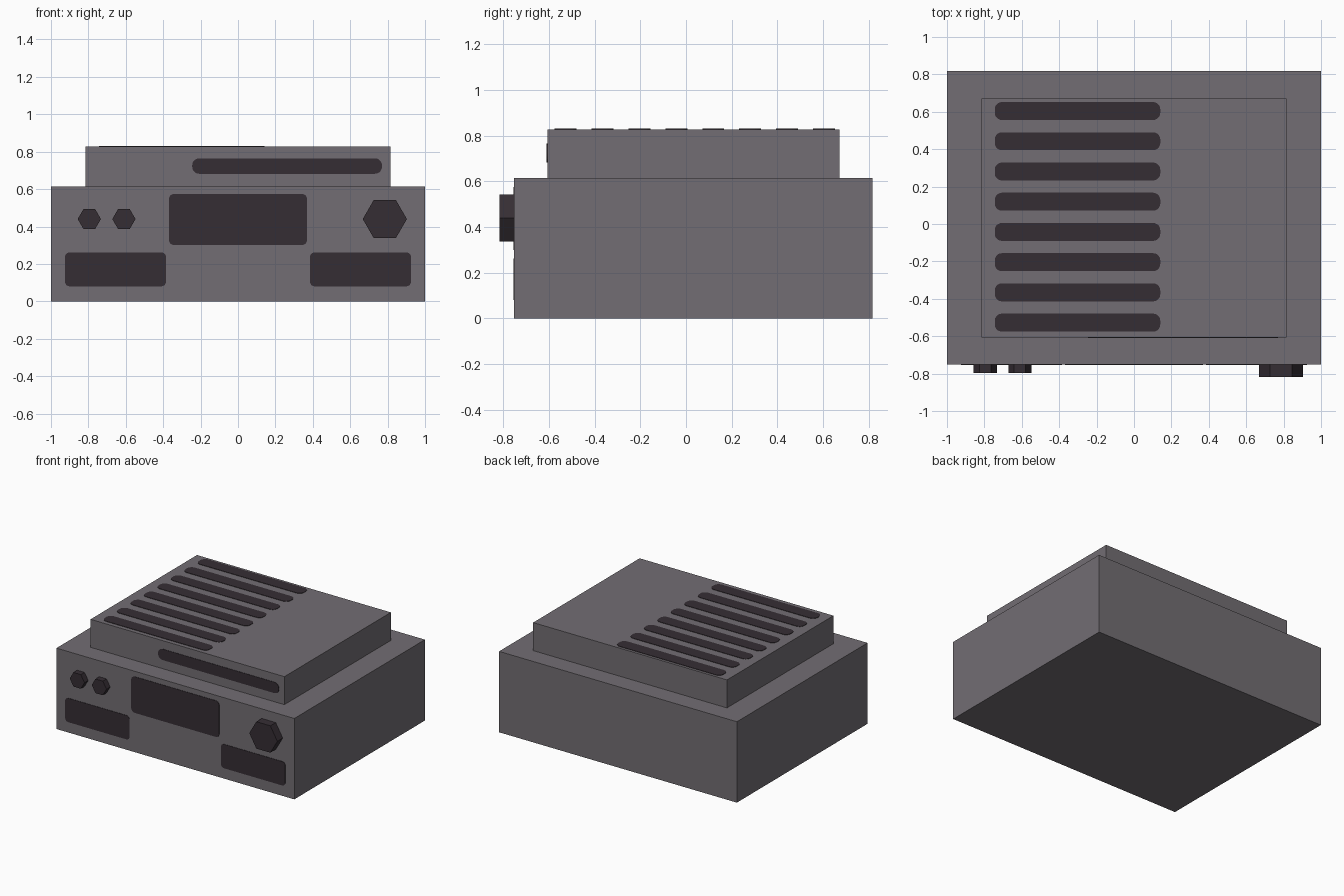
import bpy, bmesh, math
from mathutils import Matrix, Vector

if "Cube" in bpy.data.objects:
    bpy.data.objects.remove(bpy.data.objects["Cube"])


def material(name, rgb):
    m = bpy.data.materials.new(name)
    m.diffuse_color = (*rgb, 1)
    m.use_nodes = True
    m.node_tree.nodes["Principled BSDF"].inputs["Base Color"].default_value = m.diffuse_color
    return m


GREY = material("warm grey", (0.17, 0.155, 0.172))
DARK = material("dark plum", (0.036, 0.027, 0.034))
FRONT = Matrix.Rotation(math.pi / 2, 4, 'X')   # local z -> -y, local y -> z
T = 0.003                                      # painted plate thickness


def finish(name, bm, mat):
    bmesh.ops.recalc_face_normals(bm, faces=bm.faces)
    me = bpy.data.meshes.new(name)
    bm.to_mesh(me)
    bm.free()
    me.materials.append(mat)
    ob = bpy.data.objects.new(name, me)
    bpy.context.collection.objects.link(ob)
    return ob


def box(name, lo, hi, mat):
    lo, hi = Vector(lo), Vector(hi)
    bm = bmesh.new()
    bmesh.ops.create_cube(bm, size=1, matrix=Matrix.Translation((lo + hi) / 2)
                          @ Matrix.Diagonal((*(hi - lo), 1)))
    return finish(name, bm, mat)


def prism(name, outline, depth, matrix, mat):
    """Extrude a 2D outline along local z, then place it."""
    bm = bmesh.new()
    face = bm.faces.new([bm.verts.new((x, y, 0)) for x, y in outline])
    ext = bmesh.ops.extrude_face_region(bm, geom=[face])
    verts = [v for v in ext['geom'] if isinstance(v, bmesh.types.BMVert)]
    bmesh.ops.translate(bm, verts=verts, vec=(0, 0, depth))
    bm.transform(matrix)
    return finish(name, bm, mat)


def rounded_rect(w, h, r, n=5):
    pts = []
    for k, (sx, sy) in enumerate([(1, 1), (-1, 1), (-1, -1), (1, -1)]):
        for i in range(n + 1):
            a = math.pi / 2 * (k + i / n)
            pts.append((sx * (w / 2 - r) + r * math.cos(a),
                        sy * (h / 2 - r) + r * math.sin(a)))
    return pts


def front_panel(name, x0, x1, z0, z1, y, r):
    prism(name, rounded_rect(x1 - x0, z1 - z0, r), T,
          Matrix.Translation(((x0 + x1) / 2, y, (z0 + z1) / 2)) @ FRONT, DARK)


def knob(name, x, radius, depth):
    pts = [(radius * math.cos(i * math.pi / 3), radius * math.sin(i * math.pi / 3))
           for i in range(6)]
    prism(name, pts, depth, Matrix.Translation((x, BODY_Y, 0.44)) @ FRONT, DARK)


BODY_Y, LID_Y, LID_Z = -0.752, -0.607, 0.828

# Housing and raised upper section
box("main_body", (-1, BODY_Y, 0), (1, 0.817, 0.615), GREY)
box("upper_body", (-0.815, LID_Y, 0.615), (0.815, 0.672, LID_Z), GREY)

# Painted panels on the front
front_panel("display", -0.37, 0.37, 0.30, 0.575, BODY_Y, 0.03)
front_panel("left_panel", -0.925, -0.385, 0.08, 0.262, BODY_Y, 0.025)
front_panel("right_panel", 0.385, 0.925, 0.08, 0.262, BODY_Y, 0.025)
front_panel("upper_slot", -0.245, 0.77, 0.682, 0.765, LID_Y, 0.038)

# Vent slots on the top
for i in range(8):
    prism(f"vent_slot_{i + 1}", rounded_rect(0.885, 0.096, 0.038), T,
          Matrix.Translation((-0.302, 0.604 - 0.1616 * i, LID_Z)), DARK)

# Six-sided knobs
knob("small_knob_left", -0.795, 0.062, 0.045)
knob("small_knob_right", -0.61, 0.062, 0.045)
knob("volume_knob", 0.785, 0.118, 0.065)
